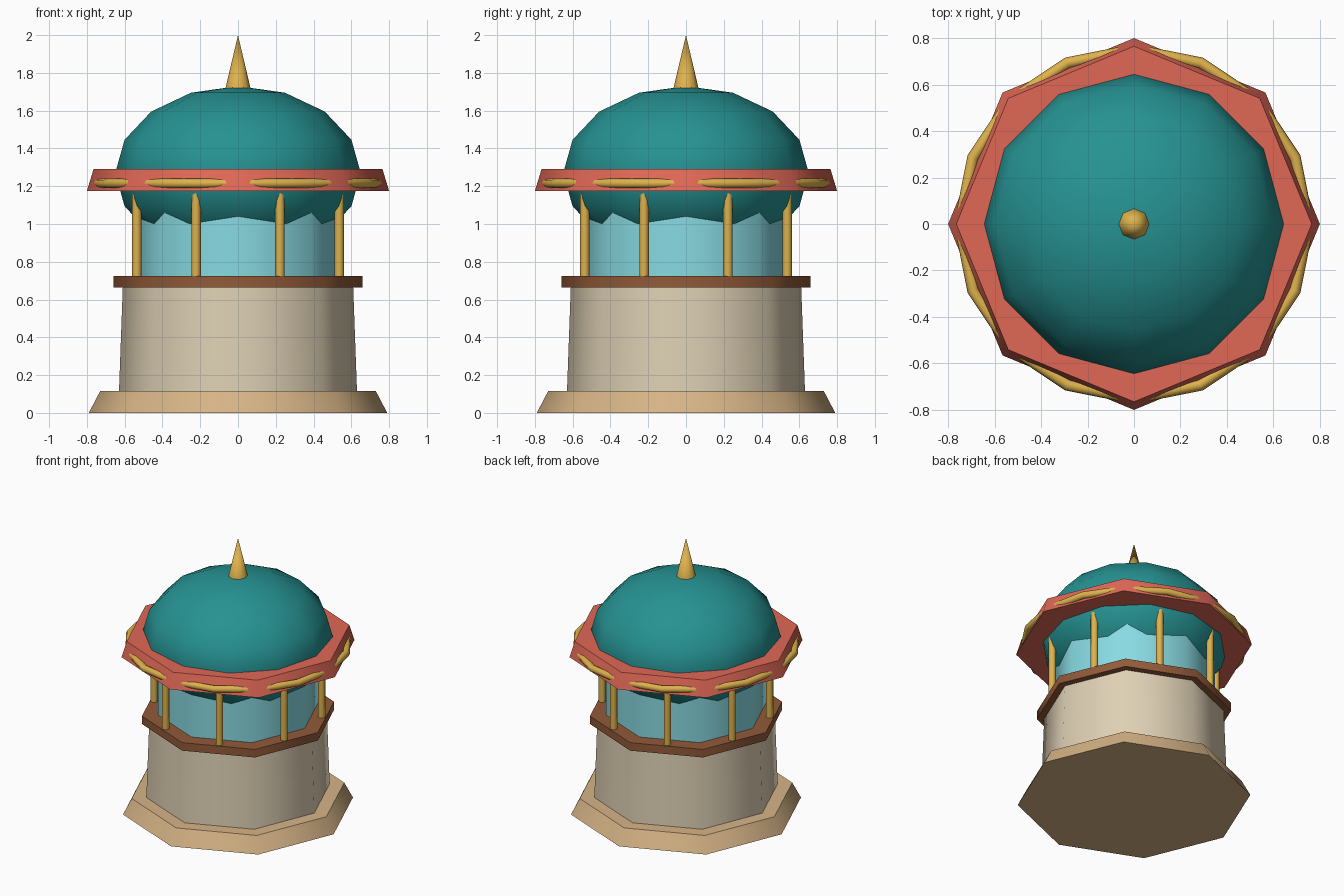
import bpy
import math

cube = bpy.data.objects.get("Cube")
if cube:
    bpy.data.objects.remove(cube, do_unlink=True)


def material(name, rgb):
    """Flat material from 0-255 display values, stored as linear."""
    colour = [((c / 255 + 0.055) / 1.055) ** 2.4 for c in rgb] + [1]
    mat = bpy.data.materials.new(name)
    mat.use_nodes = True
    mat.diffuse_color = colour
    mat.node_tree.nodes["Principled BSDF"].inputs["Base Color"].default_value = colour
    return mat


sand = material("sand", (214, 180, 134))
cream = material("cream", (222, 208, 180))
brown = material("brown", (146, 90, 56))
light_blue = material("light blue", (136, 218, 226))
teal = material("teal", (38, 146, 146))
coral = material("coral", (224, 104, 86))
gold = material("gold", (222, 178, 76))


def finish(name, mat):
    """Name, colour and smooth the part just added."""
    obj = bpy.context.object
    obj.name = name
    obj.data.materials.append(mat)
    bpy.ops.object.transform_apply(location=False, rotation=True, scale=True)
    bpy.ops.object.shade_smooth_by_angle(angle=math.radians(50))
    return obj


def frustum(name, mat, bottom, top, low_radius, high_radius, x=0, y=0):
    """Eight-sided tapered drum with its corners on the axes."""
    bpy.ops.mesh.primitive_cone_add(
        vertices=8, radius1=low_radius, radius2=high_radius,
        depth=top - bottom, location=(x, y, (bottom + top) / 2))
    return finish(name, mat)


# Stacked octagonal tiers
frustum("base", sand, 0, 0.115, 0.79, 0.73)
frustum("tower_wall", cream, 0.115, 0.665, 0.63, 0.61)
frustum("ledge", brown, 0.665, 0.725, 0.66, 0.66)
frustum("lantern_drum", light_blue, 0.725, 1.12, 0.55, 0.55)
frustum("dome_band", coral, 1.175, 1.29, 0.8, 0.765)

# Columns around the drum, in the middle of each side
for i in range(8):
    a = math.radians(22.5 + 45 * i)
    frustum("column", gold, 0.725, 1.2, 0.025, 0.025,
            0.58 * math.cos(a), 0.58 * math.sin(a))

# Squashed dome
bpy.ops.mesh.primitive_uv_sphere_add(
    segments=12, ring_count=8, radius=1, location=(0, 0, 1.27))
bpy.context.object.scale = (0.65, 0.65, 0.46)
finish("dome", teal)

# Gold hoop that shows only along the middle of each band side
bpy.ops.mesh.primitive_torus_add(
    major_segments=16, minor_segments=8, major_radius=0.75,
    minor_radius=0.025, location=(0, 0, 1.215))
finish("gold_hoop", gold)

# Finial
frustum("finial", gold, 1.72, 2, 0.066, 0)
